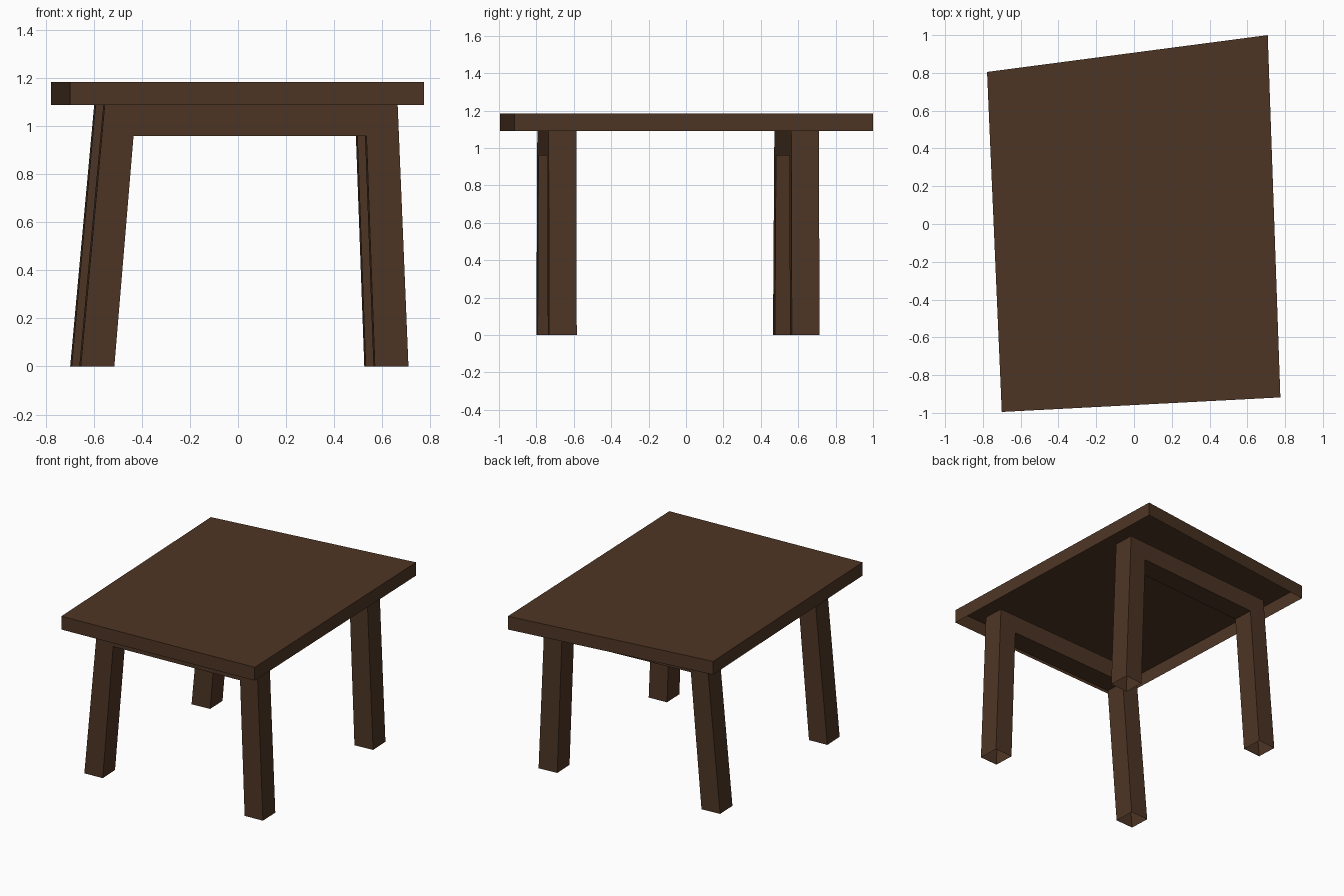
import bpy, bmesh
from mathutils import Vector

if "Cube" in bpy.data.objects:
    bpy.data.objects.remove(bpy.data.objects["Cube"])

wood = bpy.data.materials.new("dark brown wood")
wood.diffuse_color = (0.076, 0.036, 0.018, 1)
wood.use_nodes = True
wood.node_tree.nodes["Principled BSDF"].inputs["Base Color"].default_value = wood.diffuse_color


def prism(name, outline, offset, open_edges=(), open_start=False):
    """Extrude an outline by an offset; leave the listed side walls open."""
    bm = bmesh.new()
    a = [bm.verts.new(p) for p in outline]
    b = [bm.verts.new(Vector(p) + Vector(offset)) for p in outline]
    n = len(a)
    if not open_start:
        bm.faces.new(a)
    bm.faces.new(b[::-1])
    for i in range(n):
        if i not in open_edges:
            j = (i + 1) % n
            bm.faces.new((a[i], b[i], b[j], a[j]))
    mesh = bpy.data.meshes.new(name)
    bm.to_mesh(mesh)
    bm.free()
    mesh.materials.append(wood)
    obj = bpy.data.objects.new(name, mesh)
    bpy.context.collection.objects.link(obj)
    return obj


# Crooked tabletop, a shell open underneath (outline runs clockwise from above)
corners = [(-0.70, -0.995), (-0.778, 0.805), (0.708, 1.0), (0.775, -0.918)]
prism("tabletop", [(x, y, 1.09) for x, y in corners], (0, 0, 0.095), open_start=True)

# Leg frames: two leaning legs joined by a rail, hollow at the feet and top
profile = [(-0.655, 0), (-0.515, 0), (-0.435, 0.96), (0.535, 0.96),
           (0.57, 0), (0.71, 0), (0.665, 1.09), (-0.555, 1.09)]


def leg_frame(name, shift, y_left, y_right):
    pts = []
    for x, z in profile:
        t = (x + 0.655) / 1.365
        pts.append((x + shift, y_left + t * (y_right - y_left), z))
    prism(name, pts, (-0.006, 0.148, 0), open_edges=(0, 4, 6))


leg_frame("front_leg_frame", 0.0, -0.80, -0.732)
leg_frame("back_leg_frame", -0.038, 0.465, 0.566)
